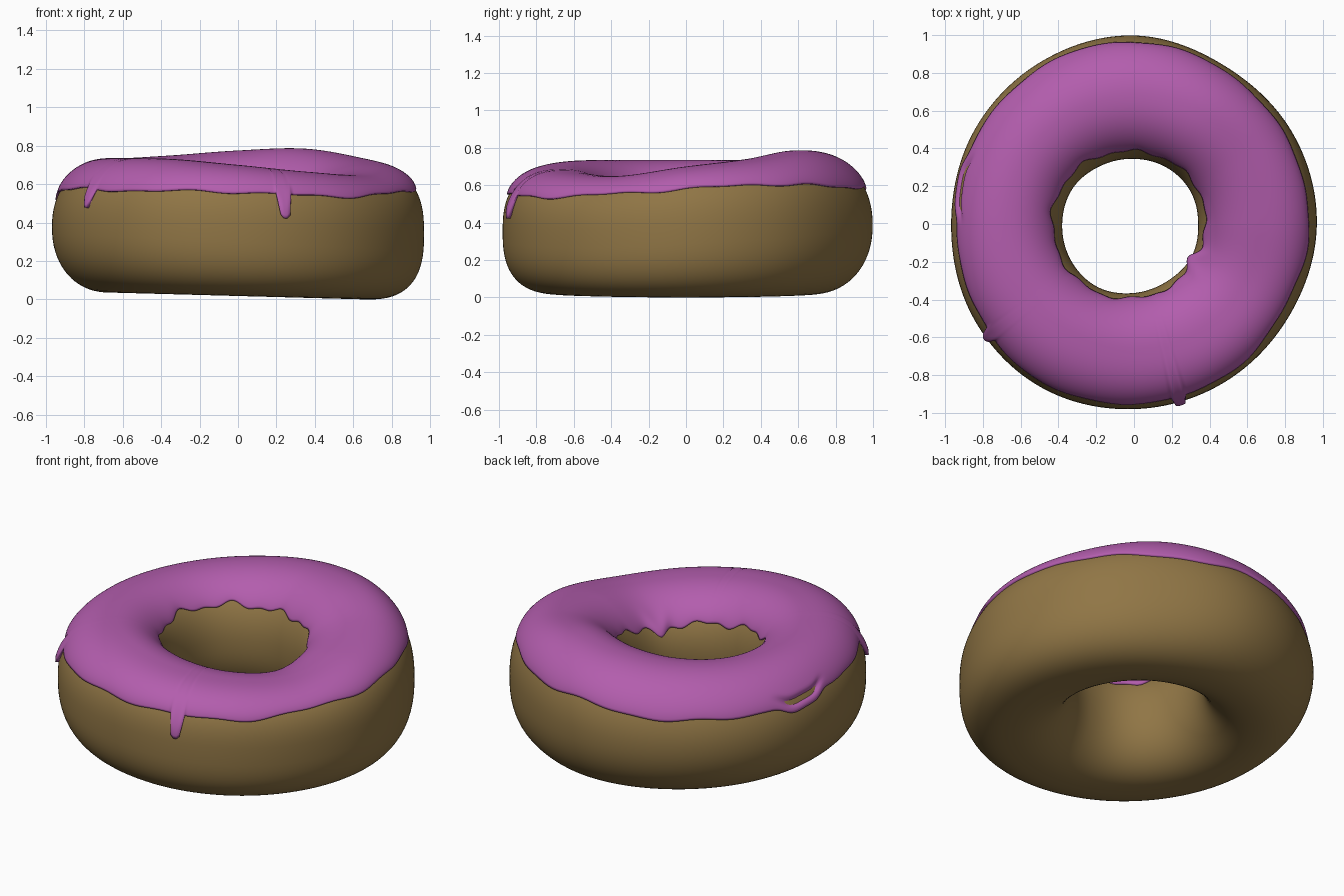
import bpy, math
from math import sin, cos, pi, asin, radians, exp

if "Cube" in bpy.data.objects:
    bpy.data.objects.remove(bpy.data.objects["Cube"])

SEG = 360

# Controls every 30 degrees, counter-clockwise from +x
OUTER = [.968, .968, .965, .998, .99, .98, .968, .985, .995, .98, .965, .955]
INNER = [.34, .345, .345, .345, .355, .375, .38, .385, .385, .365, .35, .35]
TOP = [.70, .74, .785, .775, .75, .735, .735, .735, .73, .70, .665, .65]
RIM_OUT = [.575, .60, .585, .58, .54, .54, .56, .57, .56, .555, .53, .545]
RIM_IN = [.53, .57, .60, .60, .60, .60, .60, .58, .55, .52, .50, .50]
CORE = 0.67
COAT = 0.018


def wave(tab, a):
    """Periodic Catmull-Rom interpolation of a control table."""
    u = (a / (2 * pi) * len(tab)) % len(tab)
    i, t = int(u), u - int(u)
    p0, p1, p2, p3 = (tab[(i + k) % len(tab)] for k in (-1, 0, 1, 2))
    return p1 + .5 * t * (p2 - p0 + t * (2 * p0 - 5 * p1 + 4 * p2 - p3
                                         + t * (3 * (p1 - p2) + p3 - p0)))


def apart(a, deg):
    """Signed angle in degrees from a given direction."""
    return (math.degrees(a) - deg + 180) % 360 - 180


def section(a):
    top = wave(TOP, a) - COAT
    low = .018 - .018 * cos(a)
    n = 2.4 + .35 * cos(a + pi / 4)
    return (top + low) / 2, (top - low) / 2, n


def point(a, p, off=0):
    """Point on the rounded ring section, pushed outward by off."""
    zc, b, n = section(a)
    c, s = cos(p), sin(p)
    if c < 0:
        n = 2.2
    w = wave(OUTER, a) - CORE if c > 0 else CORE - wave(INNER, a)
    r = CORE + math.copysign(abs(c) ** (2 / n), c) * w + off * c
    z = zc + math.copysign(abs(s) ** (2 / n), s) * b + off * s
    return r * cos(a), r * sin(a), z


def edge_angle(a, z, inside):
    zc, b, n = section(a)
    n = 2.2 if inside else n
    s = asin(max(-.9, min(.95, math.copysign(abs((z - zc) / b) ** (n / 2), z - zc))))
    return pi - s if inside else s


def make(name, rows, closed, color):
    """Skin a list of rings (one per direction) with quads."""
    m = len(rows[0])
    verts = [v for row in rows for v in row]
    faces = []
    for i in range(SEG):
        k = (i + 1) % SEG
        for j in range(m if closed else m - 1):
            l = (j + 1) % m
            faces.append((i * m + j, k * m + j, k * m + l, i * m + l))
    mesh = bpy.data.meshes.new(name)
    mesh.from_pydata(verts, [], faces)
    mesh.shade_smooth()
    mat = bpy.data.materials.new(name)
    mat.diffuse_color = color
    mat.use_nodes = True
    mat.node_tree.nodes["Principled BSDF"].inputs["Base Color"].default_value = mat.diffuse_color
    mesh.materials.append(mat)
    ob = bpy.data.objects.new(name, mesh)
    bpy.context.collection.objects.link(ob)
    return ob


# Dough ring
dirs = [2 * pi * i / SEG for i in range(SEG)]
M = 72
make("dough_ring", [[point(a, 2 * pi * j / M) for j in range(M)] for a in dirs],
     True, (.28, .18, .06, 1))

# Icing coat: direction, half width (deg) and length of each drip
DRIPS = [(217.5, 2.0, .10), (284.5, 2.5, .125)]
rows = []
K = 56
for a in dirs:
    ripple = .006 * sin(9 * a) + .004 * sin(17 * a + 1)
    z_out = wave(RIM_OUT, a) + ripple
    swell = 0
    for deg, half, length in DRIPS:
        f = max(0, 1 - abs(apart(a, deg) / half) ** 4)
        z_out -= length * f
        swell += .012 * f
    lobe = exp(-(apart(a, 328) / 9) ** 2)
    z_in = wave(RIM_IN, a) + 2 * ripple - .06 * lobe
    # Shallow area on the left where the dough shows through the coat
    sink = .03 * exp(-(apart(a, 168) / 9) ** 4)
    z_out -= 1.8 * sink
    p0, p1 = edge_angle(a, z_out, False), edge_angle(a, z_in, True)
    row = []
    for j in range(K + 1):
        t = j / K
        off = COAT * (1 - .45 * abs(2 * t - 1) ** 12)
        off += swell * exp(-(t / .12) ** 2) + .03 * lobe * exp(-((1 - t) / .15) ** 2)
        off -= sink * exp(-((t - .085) / .03) ** 2)
        row.append(point(a, p0 + (p1 - p0) * t, off))
    rows.append(row)
icing = make("icing", rows, False, (.45, .11, .42, 1))
solid = icing.modifiers.new("thickness", 'SOLIDIFY')
solid.thickness = .02
solid.offset = -1
